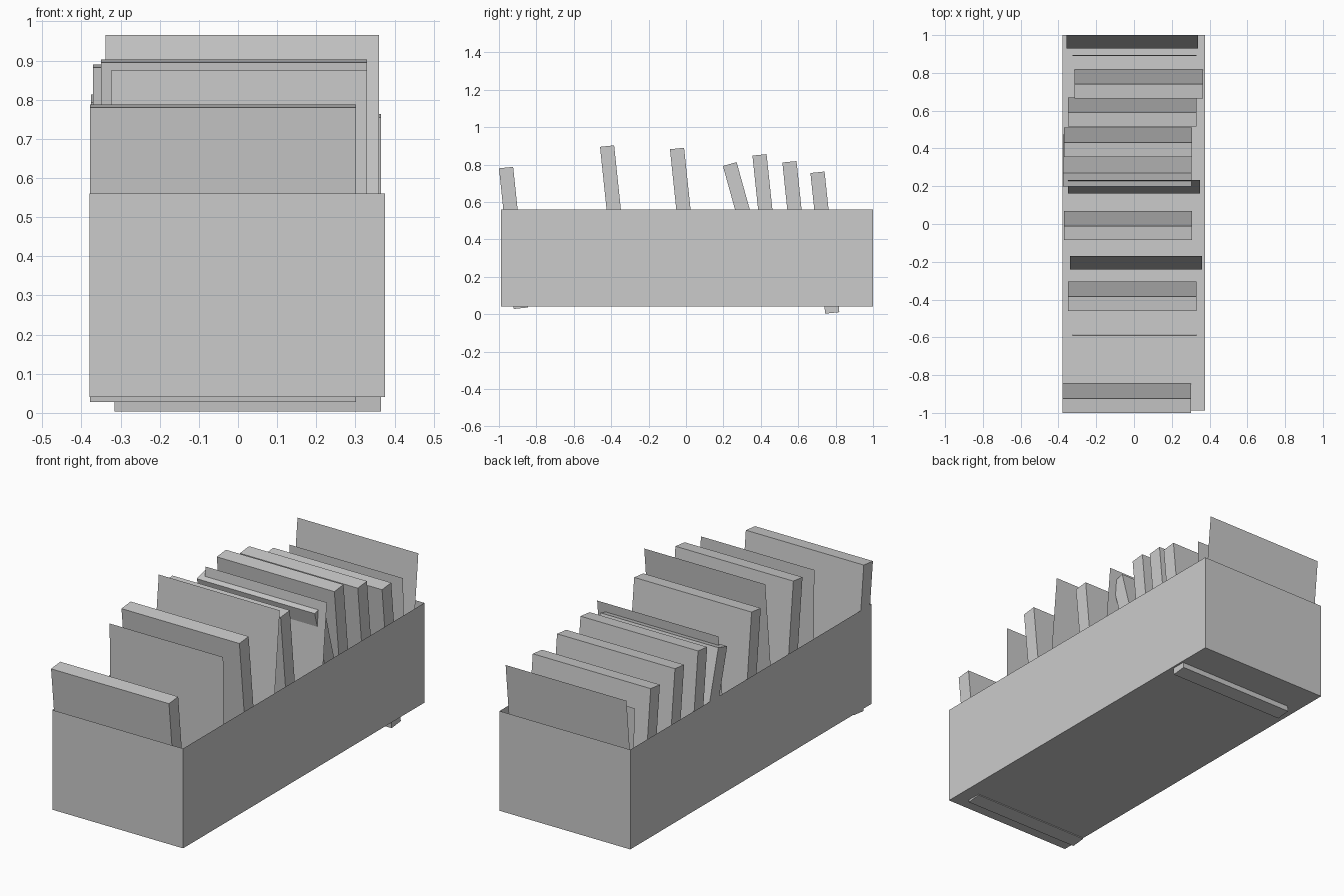
import bpy, bmesh
from math import radians
from mathutils import Matrix

if "Cube" in bpy.data.objects:
    bpy.data.objects.remove(bpy.data.objects["Cube"])


def finish(bm, name):
    me = bpy.data.meshes.new(name)
    bm.to_mesh(me)
    bm.free()
    ob = bpy.data.objects.new(name, me)
    bpy.context.collection.objects.link(ob)
    return ob


def block(name, x0, x1, y, z, depth, height, tilt):
    """Tilted slab; (y, z) is the middle of its top face, top leans to -y."""
    bm = bmesh.new()
    bmesh.ops.create_cube(bm, size=1)
    m = (Matrix.Translation(((x0 + x1) / 2, y, z))
         @ Matrix.Rotation(radians(tilt), 4, 'X')
         @ Matrix.Translation((0, 0, -height / 2))
         @ Matrix.Diagonal((x1 - x0, depth, height, 1)))
    bm.transform(m)
    return finish(bm, name)


def sheet(name, x0, x1, y_top, y_bottom, z_top, height, back=True):
    """Single-sided leaning card."""
    bm = bmesh.new()
    zb = z_top - height
    pts = [(x0, y_bottom, zb), (x1, y_bottom, zb), (x1, y_top, z_top), (x0, y_top, z_top)]
    if back:
        pts.reverse()
    bm.faces.new([bm.verts.new(p) for p in pts])
    return finish(bm, name)


# Open thin-walled box
bm = bmesh.new()
bmesh.ops.create_cube(bm, size=1)
bmesh.ops.delete(bm, geom=[f for f in bm.faces if f.normal.z > 0.5], context='FACES_ONLY')
bm.transform(Matrix.Translation((-0.002, 0.006, 0.301)) @ Matrix.Diagonal((0.754, 1.988, 0.52, 1)))
finish(bm, "open_box")

# Thick folders: x range, top-middle y and z, tilt
folders = [
    (-0.378, 0.302, -0.962, 0.784, 6),
    (-0.350, 0.330, -0.422, 0.899, 6),
    (-0.371, 0.306, -0.048, 0.886, 6),
    (-0.376, 0.304, 0.234, 0.803, 15.5),
    (-0.371, 0.307, 0.393, 0.852, 6),
    (-0.350, 0.330, 0.553, 0.815, 6),
    (-0.315, 0.365, 0.703, 0.759, 6),
]
for i, (x0, x1, y, z, t) in enumerate(folders, 1):
    block(f"folder_{i}", x0, x1, y, z, 0.076, 0.756, t)

# Divider cards leaning back
for i, (x0, x1, y, z) in enumerate([(-0.338, 0.36, -0.17, 0.965),
                                    (-0.35, 0.35, 0.232, 0.85),
                                    (-0.357, 0.34, 1.0, 0.81)], 1):
    sheet(f"divider_{i}", x0, x1, y, y - 0.07, z, 0.70)

# Nearly upright cards
for i, (y, z) in enumerate([(-0.593, 0.875), (0.889, 0.72)], 1):
    sheet(f"upright_card_{i}", -0.325, 0.33, y, y + 0.007, z, 0.655, back=False)
